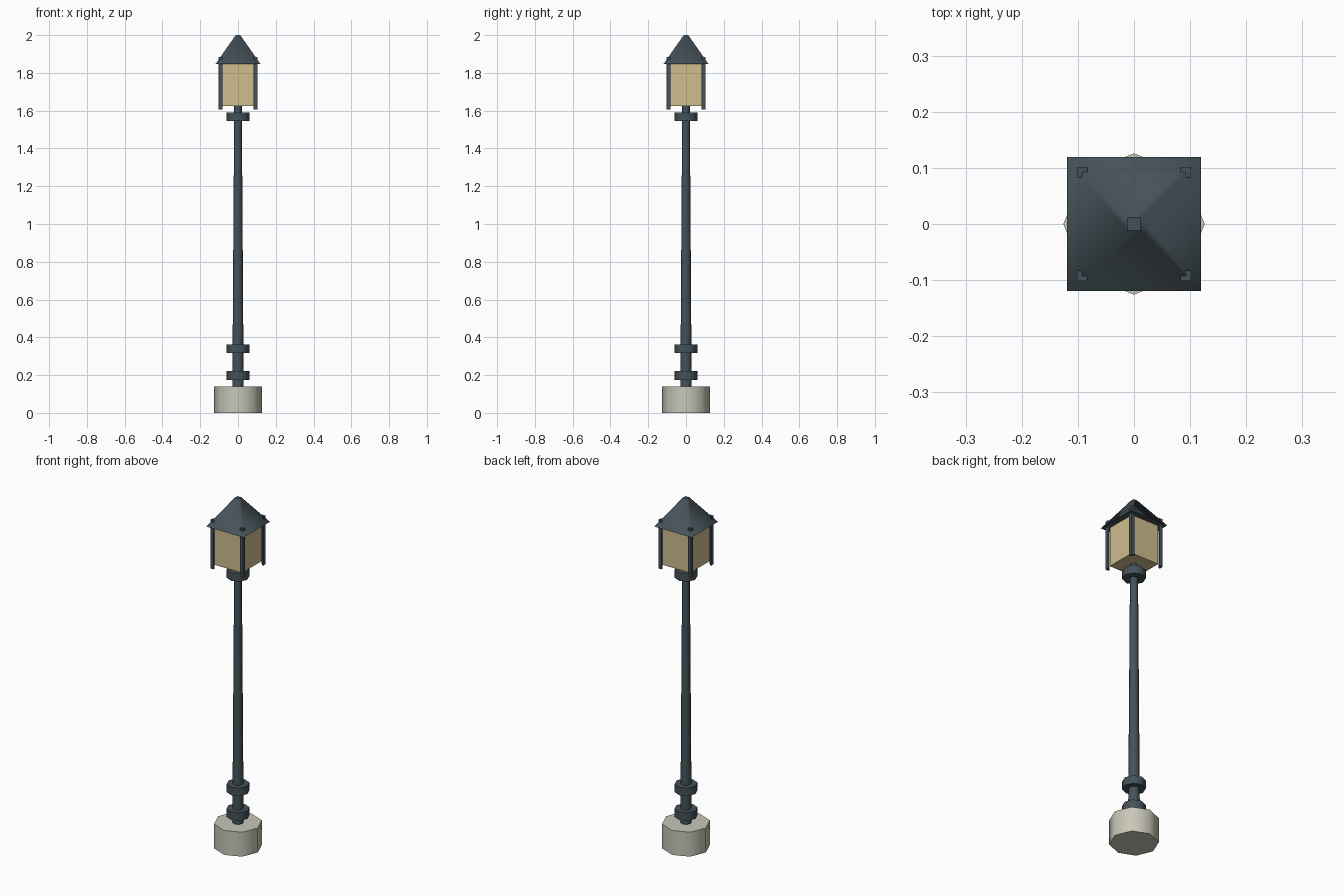
import bpy, bmesh, math
from mathutils import Matrix

if "Cube" in bpy.data.objects:
    bpy.data.objects.remove(bpy.data.objects["Cube"])


def material(name, color):
    m = bpy.data.materials.new(name)
    m.diffuse_color = color
    m.use_nodes = True
    m.node_tree.nodes["Principled BSDF"].inputs["Base Color"].default_value = m.diffuse_color
    return m


METAL = material("dark_metal", (0.06, 0.085, 0.10, 1))
STONE = material("pale_stone", (0.58, 0.57, 0.48, 1))
GLASS = material("warm_glass", (0.62, 0.51, 0.27, 0.85))


def finish(name, bm, mat):
    bmesh.ops.recalc_face_normals(bm, faces=bm.faces)
    mesh = bpy.data.meshes.new(name)
    bm.to_mesh(mesh)
    bm.free()
    mesh.materials.append(mat)
    ob = bpy.data.objects.new(name, mesh)
    bpy.context.collection.objects.link(ob)
    return ob


def prism(name, z0, z1, r0, r1, mat, sides=8, turn=0.0, smooth=True):
    """Tapered prism with smooth sides and crisp flat caps."""
    bm = bmesh.new()
    rings = [[bm.verts.new((r * math.cos(turn + math.tau * i / sides),
                            r * math.sin(turn + math.tau * i / sides), z))
              for i in range(sides)] for r, z in ((r0, z0), (r1, z1))]
    for i in range(sides):
        j = (i + 1) % sides
        f = bm.faces.new((rings[0][i], rings[0][j], rings[1][j], rings[1][i]))
        f.smooth = smooth
    for ring in rings:
        cap = bm.faces.new(ring)
        for e in cap.edges:
            e.smooth = False
    return finish(name, bm, mat)


# Stone footing
prism("base", 0, 0.14, 0.126, 0.126, STONE)

# Tapered pole and its collars
prism("pole", 0.14, 1.63, 0.03, 0.02, METAL)
for name, z0 in (("lower_collar", 0.175), ("middle_collar", 0.317), ("upper_collar", 1.545)):
    prism(name, z0, z0 + 0.046, 0.06, 0.06, METAL)

# Lantern glass and square roof
S, Q = math.sqrt(2), math.pi / 4
prism("lantern_glass", 1.624, 1.848, 0.087 * S, 0.087 * S, GLASS, 4, Q, False)
prism("roof", 1.847, 2.0, 0.119 * S, 0.012 * S, METAL, 4, Q)

# L-section corner posts, poking slightly through the roof
o, i, t = 0.102, 0.083, 0.009
profile = [(o, o), (i, o), (i, o - t), (o - t, o - t), (o - t, i), (o, i)]
bm = bmesh.new()
for k in range(4):
    rot = Matrix.Rotation(k * math.pi / 2, 4, 'Z')
    face = bm.faces.new([bm.verts.new((x, y, 1.605)) for x, y in profile])
    ext = bmesh.ops.extrude_face_region(bm, geom=[face], use_keep_orig=True)["geom"]
    top = [v for v in ext if isinstance(v, bmesh.types.BMVert)]
    bmesh.ops.translate(bm, verts=top, vec=(0, 0, 0.28))
    bmesh.ops.transform(bm, matrix=rot, verts=list(face.verts) + top)
finish("corner_posts", bm, METAL)
